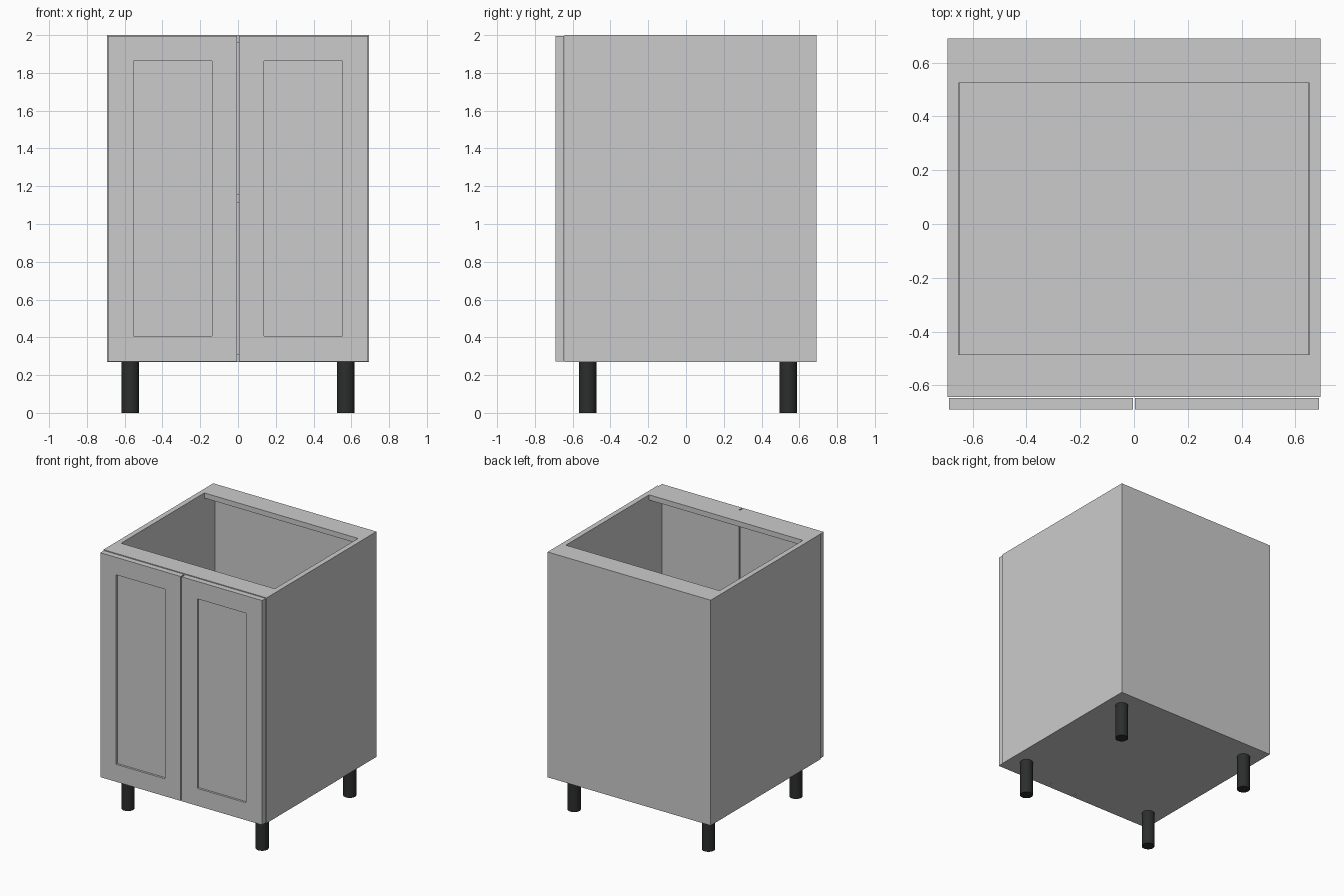
import bpy, bmesh
from mathutils import Vector

if "Cube" in bpy.data.objects:
    bpy.data.objects.remove(bpy.data.objects["Cube"])

T = 0.04                      # board thickness
X, Y0, Y1 = 0.693, -0.643, 0.69
Z0, Z1 = 0.27, 2.0
XI = X - T                    # inner face of the sides


def box(name, lo, hi):
    lo, hi = Vector(lo), Vector(hi)
    bm = bmesh.new()
    bmesh.ops.create_cube(bm, size=1)
    for v in bm.verts:
        v.co = Vector((v.co[i] * (hi[i] - lo[i]) + (hi[i] + lo[i]) / 2 for i in range(3)))
    mesh = bpy.data.meshes.new(name)
    bm.to_mesh(mesh)
    bm.free()
    ob = bpy.data.objects.new(name, mesh)
    bpy.context.collection.objects.link(ob)
    return ob


def door(name, x0, x1):
    # slab with a recessed centre panel on the front face
    ob = box(name, (x0, -0.69, 0.273), (x1, -0.647, 1.996))
    bm = bmesh.new()
    bm.from_mesh(ob.data)
    bm.normal_update()
    face = min(bm.faces, key=lambda f: f.calc_center_median().y)
    bmesh.ops.inset_region(bm, faces=[face], thickness=0.134, use_even_offset=True)
    ext = bmesh.ops.extrude_face_region(bm, geom=[face])
    verts = [g for g in ext["geom"] if isinstance(g, bmesh.types.BMVert)]
    bmesh.ops.translate(bm, verts=verts, vec=(0, 0.016, 0))
    if face.is_valid:
        bmesh.ops.delete(bm, geom=[face], context='FACES_ONLY')
    bmesh.ops.recalc_face_normals(bm, faces=bm.faces)
    bm.to_mesh(ob.data)
    bm.free()


# carcass boards
box("side_left", (-X, Y0, Z0), (-XI, Y1, Z1))
box("side_right", (XI, Y0, Z0), (X, Y1, Z1))
box("bottom_board", (-XI, Y0, Z0), (XI, Y1, Z0 + T))
box("back_board", (-XI, Y1 - 0.036, Z0 + T), (XI, Y1, Z1 - T))
box("front_stretcher", (-XI, Y0, Z1 - T), (XI, -0.486, Z1))
box("rear_stretcher", (-XI, 0.525, Z1 - T), (XI, Y1, Z1))
box("shelf", (-0.648, -0.62, 1.115), (0.648, Y1 - 0.038, 1.155))

# shaker doors
door("door_left", -0.687, -0.004)
door("door_right", 0.004, 0.687)

# round legs
black = bpy.data.materials.new("leg_black")
black.diffuse_color = (0.025, 0.027, 0.027, 1)
black.use_nodes = True
black.node_tree.nodes["Principled BSDF"].inputs["Base Color"].default_value = black.diffuse_color
for side, x in (("left", -0.57), ("right", 0.57)):
    for end, y in (("front", -0.521), ("rear", 0.542)):
        bpy.ops.mesh.primitive_cylinder_add(vertices=32, radius=0.046, depth=Z0,
                                            location=(x, y, Z0 / 2))
        leg = bpy.context.object
        leg.name = f"leg_{end}_{side}"
        leg.data.materials.append(black)
        bpy.ops.object.shade_smooth_by_angle()
